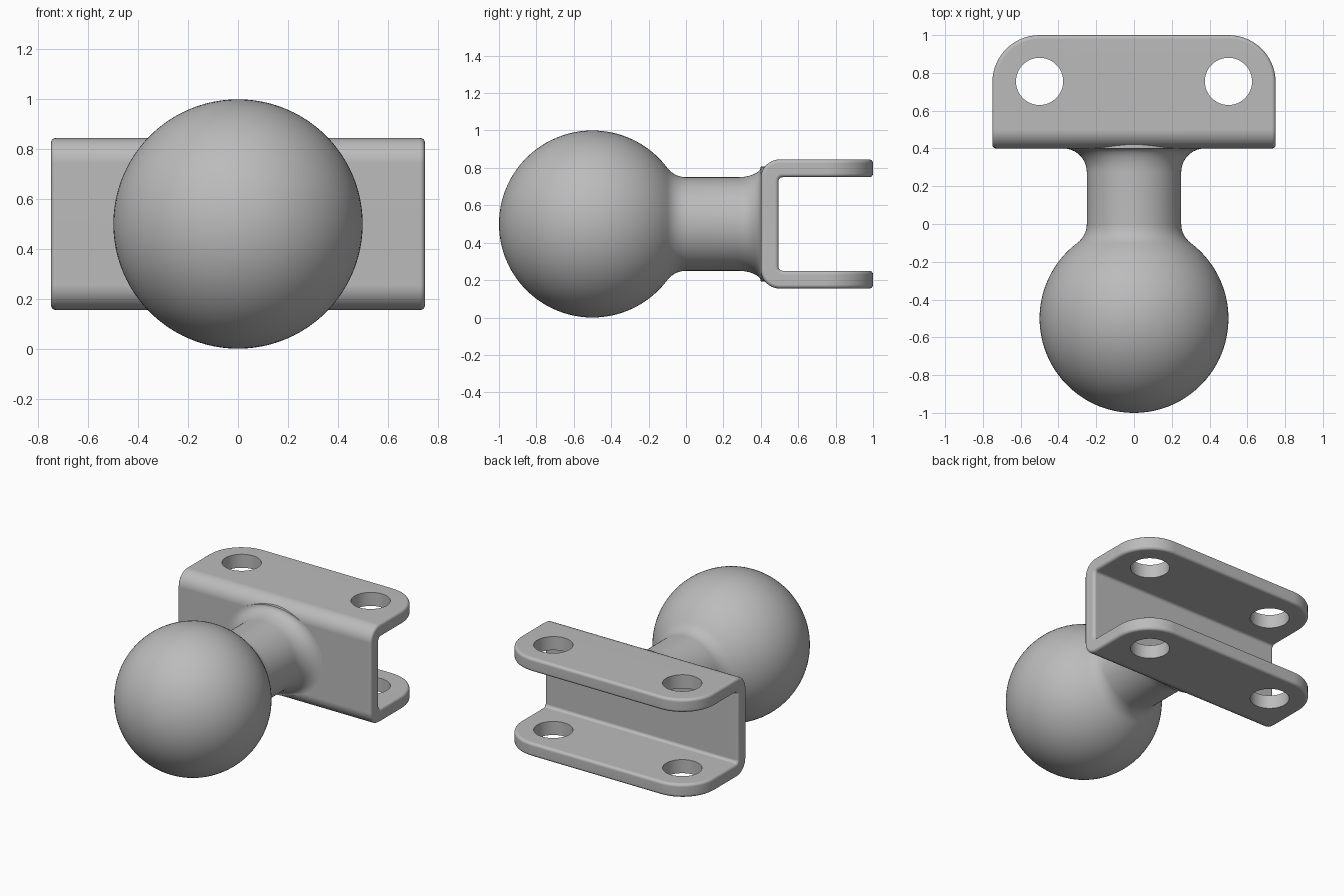
import bpy, bmesh
from math import sin, cos, pi, radians, atan2

cube = bpy.data.objects.get("Cube")
if cube:
    bpy.data.objects.remove(cube)

GREY = (0.5, 0.5, 0.5, 1)
metal = bpy.data.materials.new("grey_metal")
metal.use_nodes = True
metal.diffuse_color = GREY
metal.node_tree.nodes["Principled BSDF"].inputs["Base Color"].default_value = GREY

MID = 0.5            # height of the centre line


def to_object(bm, name):
    bmesh.ops.recalc_face_normals(bm, faces=bm.faces)
    mesh = bpy.data.meshes.new(name)
    bm.to_mesh(mesh)
    bm.free()
    mesh.materials.append(metal)
    obj = bpy.data.objects.new(name, mesh)
    bpy.context.collection.objects.link(obj)
    return obj


def activate(obj):
    bpy.ops.object.select_all(action='DESELECT')
    obj.select_set(True)
    bpy.context.view_layer.objects.active = obj


def arc(cy, cr, radius, start, end, steps):
    angles = [start + (end - start) * i / steps for i in range(steps + 1)]
    return [(cy + radius * cos(a), cr + radius * sin(a)) for a in angles]


# Ball, neck and flare: one turned profile of (y, radius)
FILLET, NECK, BALL, SIDES = 0.125, 0.25, 0.5, 96
join = atan2(NECK + FILLET, 0.5)
profile = arc(-0.5, 0, BALL, pi, join, 40)[1:]
profile += arc(0, NECK + FILLET, FILLET, join - pi, -pi / 2, 8)[1:]
profile += arc(0.4 - FILLET, NECK + FILLET, FILLET, -pi / 2, 0, 10)
profile.append((0.45, NECK + FILLET))

bm = bmesh.new()
rings = []
for y, r in profile:
    # the flare is flattened vertically to run into the bracket bends
    rz = NECK + (r - NECK) * 0.45 if y > 0.2 else r
    rings.append([bm.verts.new((r * cos(2 * pi * i / SIDES), y,
                                MID + rz * sin(2 * pi * i / SIDES)))
                  for i in range(SIDES)])
for a, b in zip(rings, rings[1:]):
    for i in range(SIDES):
        j = (i + 1) % SIDES
        bm.faces.new((a[i], a[j], b[j], b[i]))
tip = bm.verts.new((0, -1, MID))
for i in range(SIDES):
    bm.faces.new((tip, rings[0][(i + 1) % SIDES], rings[0][i]))
bm.faces.new(rings[-1])
ball_and_neck = to_object(bm, "ball_and_neck")
activate(ball_and_neck)
bpy.ops.object.shade_smooth_by_angle(angle=radians(40))

# Bracket: C-shaped channel extruded sideways
HALF_W, HALF_H, WALL, FRONT, BACK = 0.75, 0.345, 0.095, 0.4, 1.0
inner_y, inner_h = FRONT + WALL, HALF_H - WALL
section = [(BACK, HALF_H), (FRONT, HALF_H), (FRONT, -HALF_H), (BACK, -HALF_H),
           (BACK, -inner_h), (inner_y, -inner_h), (inner_y, inner_h), (BACK, inner_h)]
bm = bmesh.new()
face = bm.faces.new([bm.verts.new((-HALF_W, y, MID + z)) for y, z in section])
ext = bmesh.ops.extrude_face_region(bm, geom=[face])
new_verts = [g for g in ext["geom"] if isinstance(g, bmesh.types.BMVert)]
bmesh.ops.translate(bm, verts=new_verts, vec=(2 * HALF_W, 0, 0))
bmesh.ops.recalc_face_normals(bm, faces=bm.faces)


def round_edges(y, axis, radius, segments):
    """Round the edges that run along an axis at a given y."""
    edges = []
    for e in bm.edges:
        a, b = (v.co for v in e.verts)
        d = (b - a).normalized()
        if abs(a.y - y) < 1e-4 and abs(b.y - y) < 1e-4 and abs(d[axis]) > 0.99:
            edges.append(e)
    bmesh.ops.bevel(bm, geom=edges, offset=radius, segments=segments,
                    profile=0.5, affect='EDGES')


round_edges(BACK, 2, 0.25, 14)      # flange corners
round_edges(FRONT, 0, 0.1, 8)       # outer bends
round_edges(inner_y, 0, 0.02, 4)    # inner bends
bracket = to_object(bm, "bracket")

# Softened rims
bevel = bracket.modifiers.new("rims", 'BEVEL')
bevel.width, bevel.segments = 0.02, 4
bevel.limit_method, bevel.angle_limit = 'ANGLE', radians(50)
bevel.use_clamp_overlap = False

# Pin holes through both flanges
cutters = []
for side in (-1, 1):
    bpy.ops.mesh.primitive_cylinder_add(vertices=48, radius=0.125, depth=2,
                                        location=(side * 0.5, 0.755, MID))
    cutter = bpy.context.object
    cutter.name = "hole_cutter"
    cutter.hide_render = True
    hole = bracket.modifiers.new("hole", 'BOOLEAN')
    hole.operation, hole.object, hole.solver = 'DIFFERENCE', cutter, 'EXACT'
    cutters.append(cutter)

activate(bracket)
bpy.ops.object.convert(target='MESH')
for cutter in cutters:
    bpy.data.objects.remove(cutter)
bracket.data.materials.clear()
bracket.data.materials.append(metal)
for poly in bracket.data.polygons:
    poly.material_index = 0
activate(bracket)
bpy.ops.object.shade_smooth_by_angle(angle=radians(40))
weighted = bracket.modifiers.new("flat_shading", 'WEIGHTED_NORMAL')
weighted.keep_sharp = True
